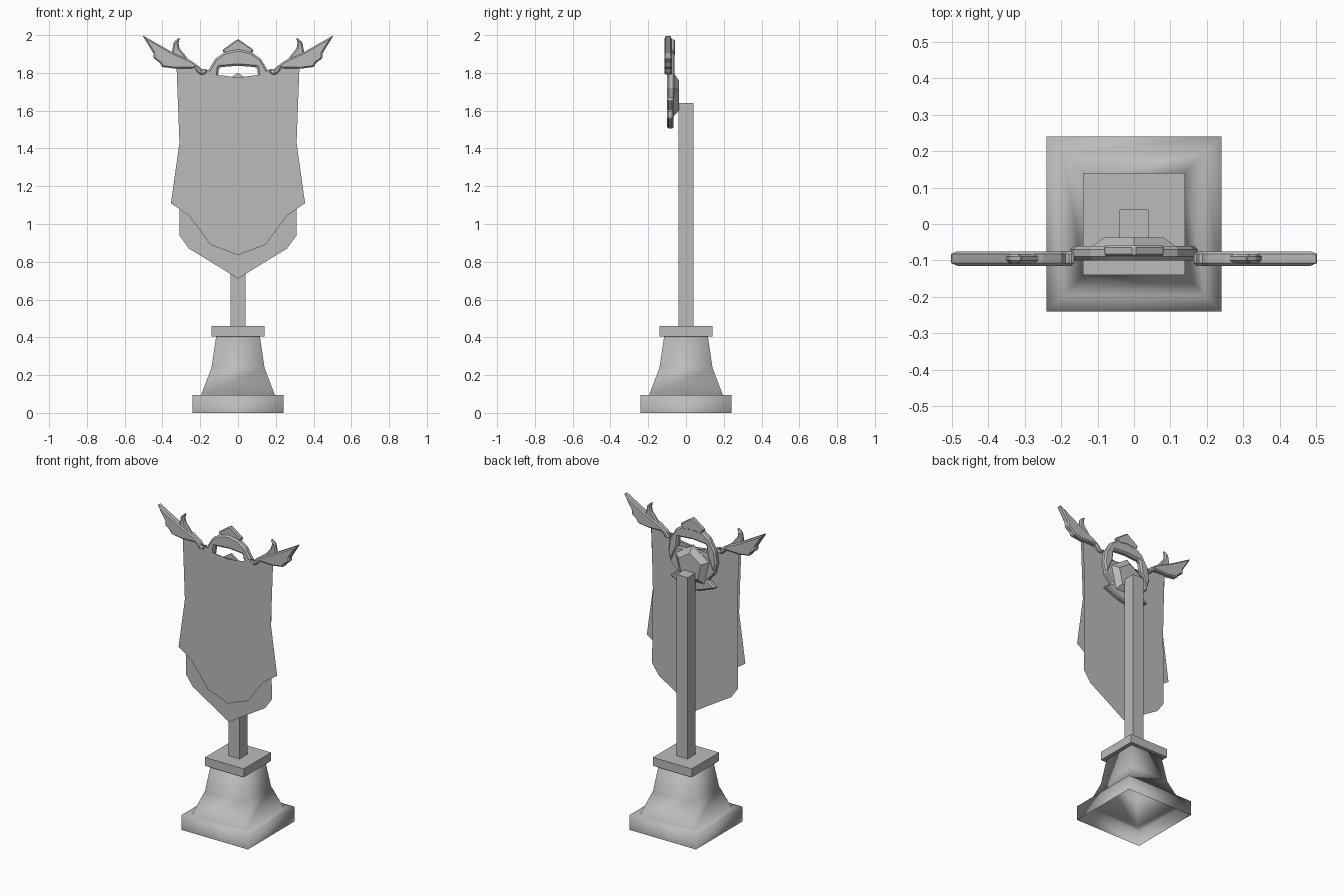
import bpy, bmesh
from mathutils import Vector

if "Cube" in bpy.data.objects:
    bpy.data.objects.remove(bpy.data.objects["Cube"])

grey = bpy.data.materials.new("stone grey")
grey.use_nodes = True
COLOUR = (0.5, 0.5, 0.5, 1)
grey.diffuse_color = COLOUR
grey.node_tree.nodes["Principled BSDF"].inputs["Base Color"].default_value = COLOUR


def finish(name, bm):
    bmesh.ops.recalc_face_normals(bm, faces=bm.faces)
    mesh = bpy.data.meshes.new(name)
    bm.to_mesh(mesh)
    bm.free()
    mesh.materials.append(grey)
    ob = bpy.data.objects.new(name, mesh)
    bpy.context.collection.objects.link(ob)
    return ob


def half_plate(name, pts, y, depth=0.0, chamfer=0.0):
    """Outline (x, z) of the +x half, extruded along y and mirrored."""
    bm = bmesh.new()
    face = bm.faces.new([bm.verts.new((x, y, z)) for x, z in pts])
    if depth:
        ext = bmesh.ops.extrude_face_region(bm, geom=[face], use_keep_orig=True)
        for v in ext["geom"]:
            if isinstance(v, bmesh.types.BMVert):
                v.co.y += depth
    seam = [f for f in bm.faces if all(abs(v.co.x) < 1e-5 for v in f.verts)]
    bmesh.ops.delete(bm, geom=seam, context="FACES")
    ob = finish(name, bm)
    mirror = ob.modifiers.new("mirror", "MIRROR")
    mirror.use_clip = True
    if chamfer:
        bevel = ob.modifiers.new("chamfer", "BEVEL")
        bevel.width = chamfer
        bevel.segments = 1
        bevel.limit_method = "ANGLE"
    return ob


def square_loft(name, rings, close_bottom=True):
    """Stack of square rings given as (half width, z)."""
    bm = bmesh.new()
    loops = [[bm.verts.new((sx * w, sy * w, z))
              for sx, sy in ((-1, -1), (1, -1), (1, 1), (-1, 1))] for w, z in rings]
    for a, b in zip(loops, loops[1:]):
        for i in range(4):
            j = (i + 1) % 4
            bm.faces.new((a[i], a[j], b[j], b[i]))
    bm.faces.new(loops[-1])
    if close_bottom:
        bm.faces.new(loops[0][::-1])
    return finish(name, bm)


# Stand: flared hollow foot, cap slab and square pole
foot = square_loft("pedestal", [(0.24, 0), (0.24, 0.095), (0.195, 0.095),
                                (0.14, 0.24), (0.115, 0.41)], close_bottom=False)
foot.data.shade_smooth()
square_loft("pedestal_cap", [(0.14, 0.405), (0.14, 0.46)])
square_loft("pole", [(0.04, 0.46), (0.04, 1.64)])

# Cloth: two thin sheets
half_plate("front_cloth", [(0, 1.775), (0.11, 1.79), (0.17, 1.82), (0.325, 1.825),
                           (0.31, 1.43), (0.355, 1.11), (0.26, 1.045),
                           (0.145, 0.89), (0, 0.835)], -0.104)
half_plate("back_cloth", [(0, 1.77), (0.11, 1.785), (0.17, 1.815), (0.315, 1.82),
                          (0.305, 1.43), (0.31, 0.94), (0.26, 0.87),
                          (0.12, 0.785), (0, 0.71)], -0.094)

# Crest: pierced ring plate with a small peak on top
half_plate("crest_ring", [(0, 1.925), (0.07, 1.91), (0.12, 1.875), (0.165, 1.80),
                          (0.175, 1.72), (0.155, 1.65), (0.11, 1.76), (0.105, 1.795),
                          (0.1, 1.83), (0, 1.838)], -0.1, 0.04, 0.01)
half_plate("crest_peak", [(0, 1.98), (0.085, 1.92), (0.06, 1.89), (0, 1.9)],
           -0.088, 0.03, 0.006)
half_plate("crest_body", [(0, 1.77), (0.12, 1.76), (0.165, 1.66), (0.11, 1.6),
                          (0.165, 1.56), (0.06, 1.52), (0, 1.505)], -0.1, 0.035, 0.008)

# Faceted boss between crest and pole
bm = bmesh.new()
outline = [(0, 1.8), (0.12, 1.72), (0.085, 1.57), (-0.085, 1.57), (-0.12, 1.72)]
centre = Vector((0, 1.67))
levels = []
for y, s in ((-0.08, 1.0), (-0.065, 1.0), (-0.037, 0.68)):
    ring = [centre + (Vector(p) - centre) * s for p in outline]
    levels.append([bm.verts.new((p.x, y, p.y)) for p in ring])
for a, b in zip(levels, levels[1:]):
    for i in range(5):
        j = (i + 1) % 5
        bm.faces.new((a[i], a[j], b[j], b[i]))
bm.faces.new(levels[0])
bm.faces.new(levels[-1])
finish("crest_boss", bm)

# Wings: long feather blade with curled root, and a short upper feather
half_plate("wings", [(0.507, 2.0), (0.34, 1.905), (0.25, 1.865), (0.2, 1.83),
                     (0.185, 1.805), (0.165, 1.82), (0.165, 1.8), (0.19, 1.788),
                     (0.215, 1.8), (0.23, 1.825), (0.33, 1.822), (0.405, 1.832),
                     (0.41, 1.85), (0.45, 1.88), (0.445, 1.9)], -0.115, 0.04, 0.012)
half_plate("upper_feathers", [(0.306, 1.99), (0.34, 1.965), (0.352, 1.9), (0.32, 1.87),
                              (0.25, 1.855), (0.285, 1.9), (0.31, 1.93), (0.315, 1.96)],
           -0.108, 0.026, 0.008)
